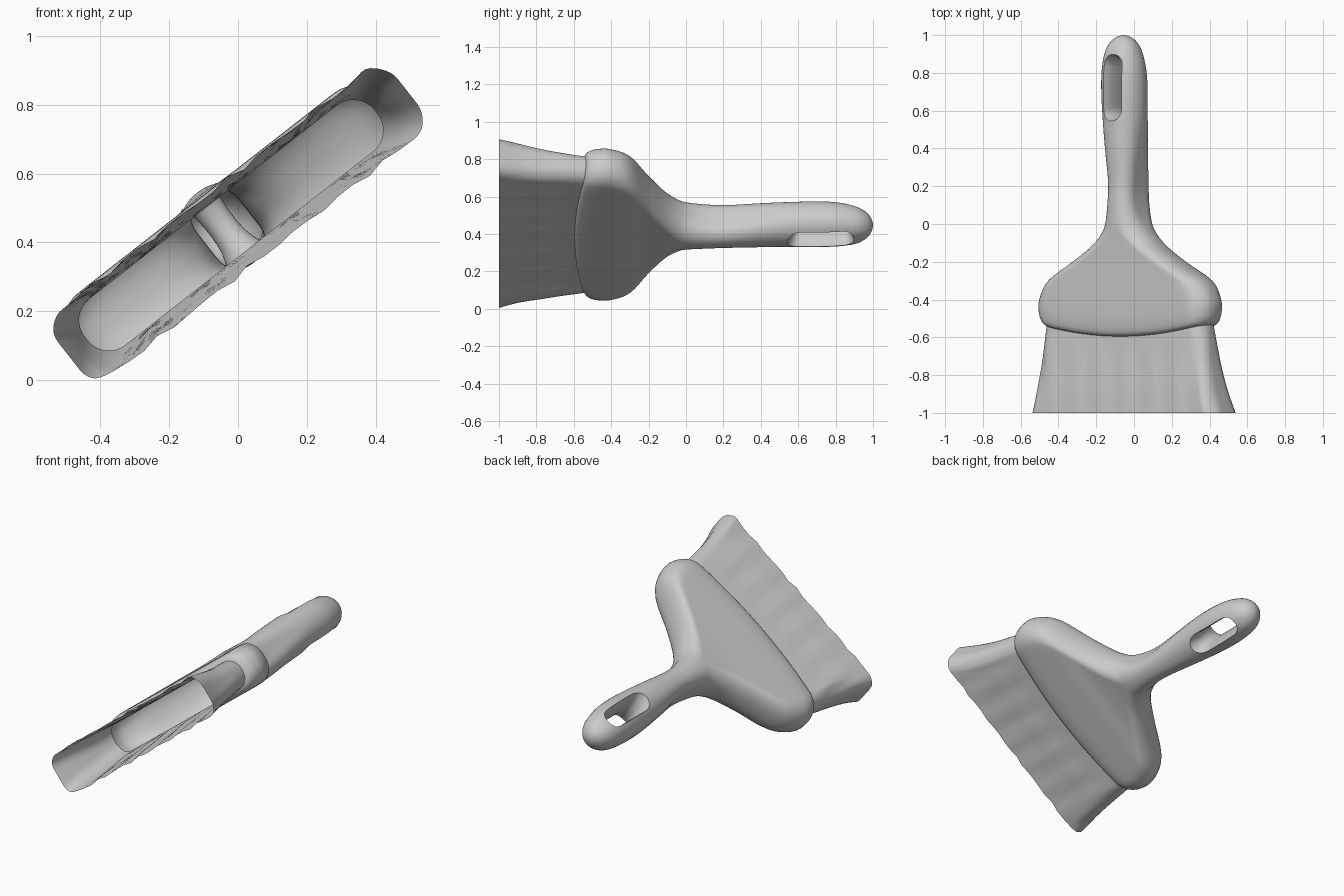
import bpy, bmesh
from math import sin, cos, pi, radians
from mathutils import Vector

if "Cube" in bpy.data.objects:
    bpy.data.objects.remove(bpy.data.objects["Cube"])

TILT = radians(38)
U = Vector((cos(TILT), 0, sin(TILT)))      # across the brush
V = Vector((-sin(TILT), 0, cos(TILT)))     # through its thickness


def outline(a, b, f=0.92, long_n=20, short_n=4, arc_n=8):
    """Rounded rectangle with half sizes a, b as a list of (p, q)."""
    r = f * min(a, b)
    pts = []
    for k in range(4):
        sx, sy = ((1, 1), (-1, 1), (-1, -1), (1, -1))[k]
        nx, ny = ((-1, 1), (-1, -1), (1, -1), (1, 1))[k]
        c = (sx * (a - r), sy * (b - r))
        for i in range(arc_n + 1):
            t = (k + i / arc_n) * pi / 2
            pts.append((c[0] + r * cos(t), c[1] + r * sin(t)))
        e = pts[-1]
        t = (k + 1) * pi / 2
        f2 = (nx * (a - r) + r * cos(t), ny * (b - r) + r * sin(t))
        n = long_n if k % 2 == 0 else short_n
        for i in range(1, n):
            s = i / n
            pts.append((e[0] + (f2[0] - e[0]) * s, e[1] + (f2[1] - e[1]) * s))
    return pts


def loft(name, rings):
    """Closed skin through rings with equal point counts."""
    bm = bmesh.new()
    rows = [[bm.verts.new(p) for p in ring] for ring in rings]
    n = len(rows[0])
    for r0, r1 in zip(rows, rows[1:]):
        for i in range(n):
            j = (i + 1) % n
            bm.faces.new((r0[i], r0[j], r1[j], r1[i]))
    bm.faces.new(rows[0])
    bm.faces.new(rows[-1])
    bmesh.ops.recalc_face_normals(bm, faces=bm.faces)
    me = bpy.data.meshes.new(name)
    bm.to_mesh(me)
    bm.free()
    ob = bpy.data.objects.new(name, me)
    bpy.context.collection.objects.link(ob)
    return ob


def spline(keys, steps):
    """Catmull-Rom through key tuples."""
    out = []
    for i in range(len(keys) - 1):
        k = [keys[max(0, min(len(keys) - 1, i + d))] for d in (-1, 0, 1, 2)]
        for s in range(steps):
            t = s / steps
            out.append([0.5 * (2 * b + (c - a) * t + (2 * a - 5 * b + 4 * c - d) * t * t
                               + (3 * b - a - 3 * c + d) * t ** 3) for a, b, c, d in zip(*k)])
    return out + [list(keys[-1])]


# sections: y, half width, half thickness, corner roundness, centre x, centre z, seam bow
bristles = [
    (-1.00, .625, .120, .60, 0, .455, 0),
    (-.87, .590, .110, .70, -.01, .453, .01),
    (-.74, .565, .100, .80, -.015, .45, .03),
    (-.63, .550, .092, .88, -.018, .45, .06),
    (-.535, .535, .085, .92, -.02, .45, .06),
]
body = [
    (-.535, .535, .085, .92, -.02, .45, .06),
    (-.515, .560, .106, .92, -.02, .45, .06),
    (-.47, .577, .117, .92, -.02, .45, .045),
    (-.40, .575, .119, .92, -.02, .45, .02),
    (-.30, .515, .118, .92, -.02, .45, 0),
    (-.20, .345, .115, .92, -.025, .45, 0),
    (-.10, .195, .118, .92, -.025, .448, 0),
    (0, .115, .125, .92, -.028, .443, 0),
    (.10, .085, .124, .92, -.03, .44, 0),
    (.22, .078, .121, .92, -.03, .44, 0),
    (.40, .098, .119, .92, -.04, .447, 0),
    (.60, .119, .118, .96, -.048, .452, 0),
    (.78, .121, .114, .96, -.052, .452, 0),
    (.90, .102, .098, .96, -.055, .448, 0),
    (.96, .072, .072, .96, -.055, .447, 0),
    (.99, .036, .038, .96, -.055, .447, 0),
    (1.0, .004, .004, .96, -.055, .447, 0),
]
rings = []
for y, a, b, f, cx, cz, bow in spline(bristles, 4)[:-1] + spline(body, 4):
    ring = []
    fold = max(0, min(1, (-.56 - y) / .12)) * .005
    for u, v in outline(a, b, f):
        w = v / b
        v += w * fold * (sin(u * 37) + .6 * sin(u * 61 + 3 * y + w))
        p = Vector((cx, y - bow * (1 - (u / a) ** 2), cz)) + U * u + V * v
        ring.append(p)
    rings.append(ring)
brush = loft("hand_brush", rings)

# flared hanging hole through the handle
hole_rings = []
for v, w, h in spline([(-.17, .085, .20), (-.11, .063, .178), (-.06, .048, .158), (0, .044, .15),
                       (.06, .048, .158), (.11, .063, .178), (.17, .085, .20)], 3):
    hole_rings.append([Vector((-.05, .725 + q, .452)) + U * p + V * v
                       for p, q in outline(w, h, .95, 4, 8, 8)])
cutter = loft("hole_cutter", hole_rings)
cutter.hide_render = True

bpy.context.view_layer.objects.active = brush
brush.select_set(True)
mod = brush.modifiers.new("hole", 'BOOLEAN')
mod.operation = 'DIFFERENCE'
mod.solver = 'EXACT'
mod.object = cutter
bpy.ops.object.modifier_apply(modifier=mod.name)
bpy.data.objects.remove(cutter)

# open bristle end: the brush is a hollow shell
bm = bmesh.new()
bm.from_mesh(brush.data)
ends = [f for f in bm.faces if all(v.co.y < -.999 for v in f.verts)]
bmesh.ops.delete(bm, geom=ends, context='FACES')
bm.to_mesh(brush.data)
bm.free()
bpy.ops.object.shade_smooth_by_angle(angle=radians(45))
